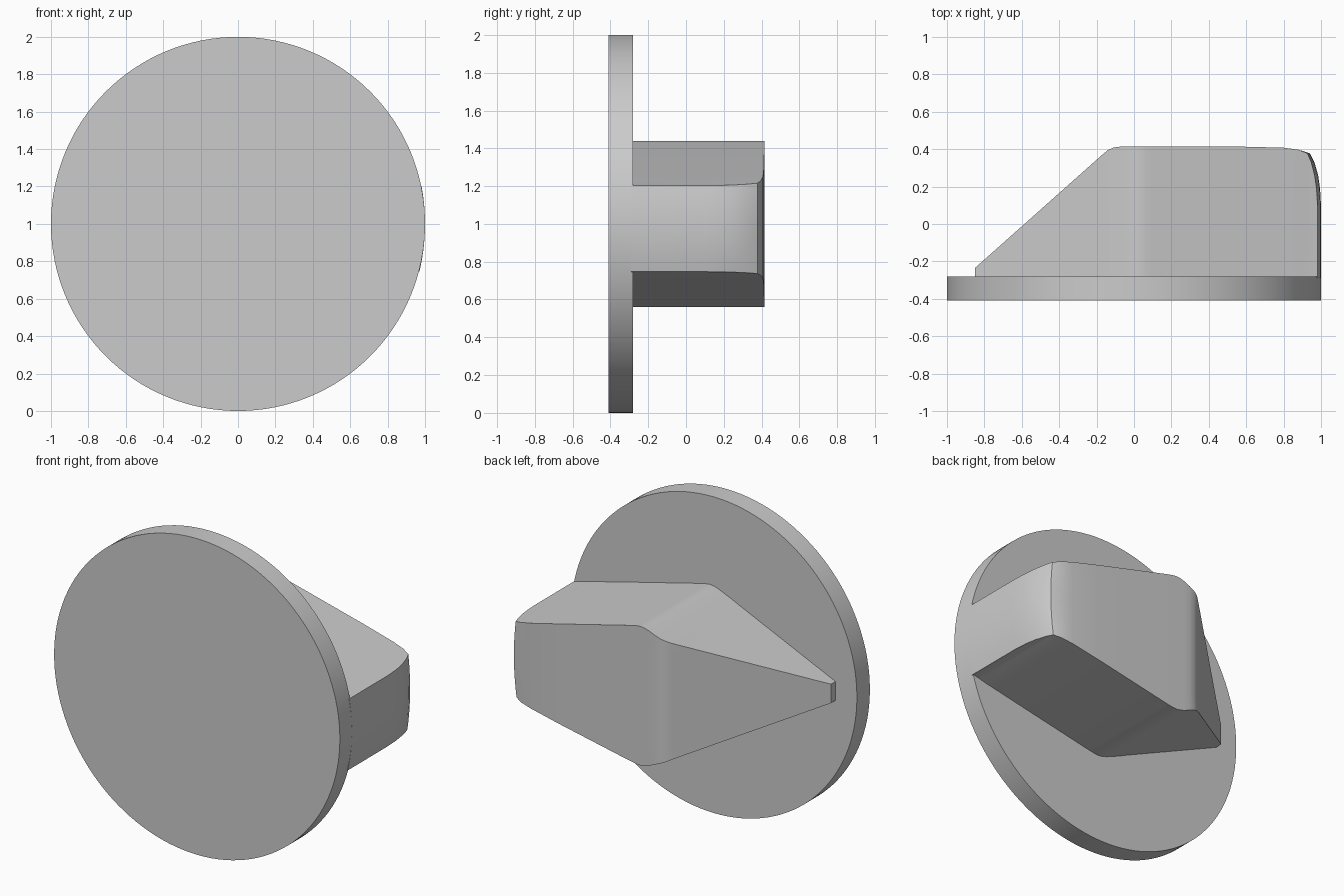
import bpy, bmesh, math

cube = bpy.data.objects.get("Cube")
if cube:
    bpy.data.objects.remove(cube, do_unlink=True)

grey = bpy.data.materials.new("plain grey")
grey.use_nodes = True
colour = (0.6, 0.6, 0.6, 1)
grey.diffuse_color = colour
grey.node_tree.nodes["Principled BSDF"].inputs["Base Color"].default_value = colour


def finish(obj):
    obj.data.materials.append(grey)
    bpy.ops.object.select_all(action='DESELECT')
    obj.select_set(True)
    bpy.context.view_layer.objects.active = obj
    bpy.ops.object.shade_smooth_by_angle(angle=math.radians(30))


# Round base disc standing upright
bpy.ops.mesh.primitive_cylinder_add(vertices=128, radius=1, depth=0.13,
                                    location=(0, -0.345, 1),
                                    rotation=(math.pi / 2, 0, 0))
disc = bpy.context.object
disc.name = "base_disc"
bpy.ops.object.transform_apply(location=False, rotation=True, scale=False)
finish(disc)

# Pointer grip: each station holds x, back height y and half width
STATIONS = [
    (-0.85, -0.235, 0.06), (-0.17, 0.37, 0.365), (-0.14, 0.395, 0.38),
    (-0.11, 0.409, 0.393), (-0.07, 0.414, 0.41), (-0.03, 0.415, 0.427),
    (0.0, 0.415, 0.436), (0.03, 0.415, 0.44), (0.06, 0.415, 0.437),
    (0.1, 0.415, 0.429), (0.6, 0.413, 0.316), (0.8, 0.408, 0.27),
    (0.88, 0.397, 0.252), (0.94, 0.378, 0.239), (0.965, 0.33, 0.235),
    (0.985, 0.26, 0.231), (0.995, 0.19, 0.229), (1.0, 0.1, 0.228),
]
ACROSS = 9
BASE_Y = -0.29

bm = bmesh.new()
rings = []
for x, y, half in STATIONS:
    bulge = min(max((x - 0.88) / 0.1, 0), 1)      # end follows the disc rim
    centre = 1 - 0.025 * min(max(x, 0), 1)
    back, base = [], []
    for k in range(ACROSS):
        z = centre + half * (2 * k / (ACROSS - 1) - 1)
        px = x - bulge * (1 - math.sqrt(1 - (z - 1) ** 2)) * 0.9
        back.append(bm.verts.new((px, y, z)))
        base.append(bm.verts.new((px, BASE_Y, z)))
    rings.append(back + base[::-1])

count = 2 * ACROSS
for a, b in zip(rings, rings[1:]):
    for k in range(count):
        n = (k + 1) % count
        bm.faces.new((a[k], a[n], b[n], b[k]))
for ring in (rings[0], rings[-1]):
    for k in range(ACROSS - 1):
        bm.faces.new((ring[k], ring[k + 1], ring[count - 2 - k], ring[count - 1 - k]))
bmesh.ops.recalc_face_normals(bm, faces=bm.faces)

mesh = bpy.data.meshes.new("pointer_grip")
bm.to_mesh(mesh)
bm.free()
grip = bpy.data.objects.new("pointer_grip", mesh)
bpy.context.collection.objects.link(grip)
finish(grip)
